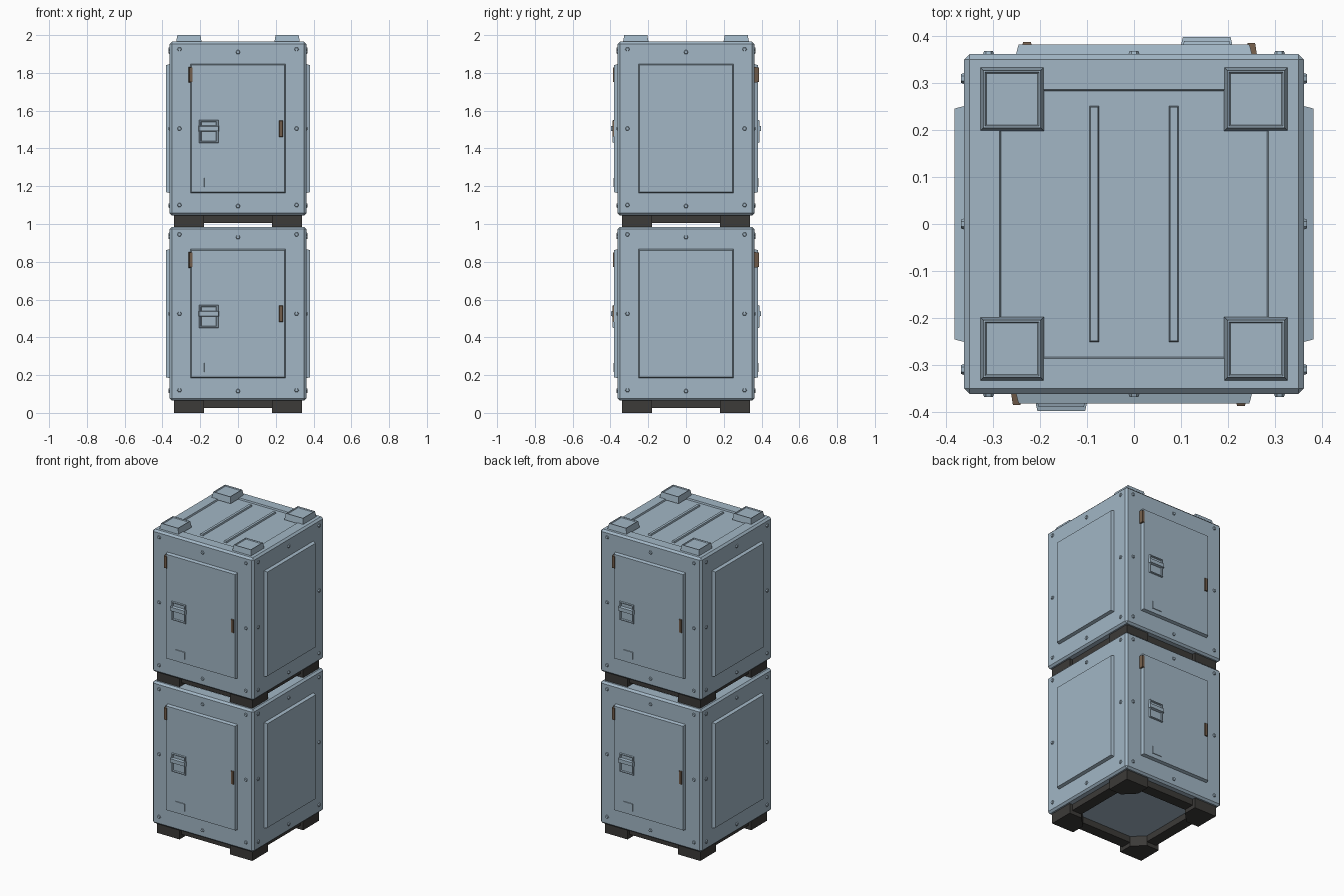
import bpy, bmesh, math
from mathutils import Matrix, Vector

if "Cube" in bpy.data.objects:
    bpy.data.objects.remove(bpy.data.objects["Cube"])


def material(name, rgb):
    m = bpy.data.materials.new(name)
    m.diffuse_color = (*rgb, 1)
    m.use_nodes = True
    m.node_tree.nodes["Principled BSDF"].inputs["Base Color"].default_value = m.diffuse_color
    return m


BLUE = material("pale blue grey paint", (0.36, 0.47, 0.56))
DARK = material("dark grey rubber", (0.045, 0.043, 0.04))
RUST = material("rusty brown", (0.17, 0.11, 0.07))


def finish(bm, name, mat, matrix=Matrix()):
    bmesh.ops.recalc_face_normals(bm, faces=bm.faces[:])
    me = bpy.data.meshes.new(name)
    bm.to_mesh(me)
    bm.free()
    me.materials.append(mat)
    ob = bpy.data.objects.new(name, me)
    ob.matrix_world = matrix
    bpy.context.collection.objects.link(ob)
    return ob


def frustum(bm, base, top):
    """Solid between two matching loops; returns its top face."""
    a = [bm.verts.new(p) for p in base]
    b = [bm.verts.new(p) for p in top]
    bm.faces.new(a[::-1])
    n = len(a)
    for i in range(n):
        bm.faces.new((a[i], a[(i + 1) % n], b[(i + 1) % n], b[i]))
    return bm.faces.new(b)


def rect(cx, cy, hx, hy, z):
    return [(cx + sx * hx, cy + sy * hy, z) for sx, sy in ((-1, -1), (1, -1), (1, 1), (-1, 1))]


def plate(bm, cx, cy, hx, hy, z0, z1, taper=0.0):
    return frustum(bm, rect(cx, cy, hx, hy, z0), rect(cx, cy, hx - taper, hy - taper, z1))


def recess(bm, face, width, depth, slope=0.004):
    """Sink the middle of a face, leaving a raised rim."""
    bmesh.ops.inset_region(bm, faces=[face], thickness=width)
    n = face.normal.copy()
    bmesh.ops.inset_region(bm, faces=[face], thickness=slope)
    bmesh.ops.translate(bm, verts=face.verts[:], vec=-n * depth)


def side_frame(angle, z):
    """Local x = along the side, y = up, z = outward."""
    return (Matrix.Translation((0, 0, z)) @ Matrix.Rotation(angle, 4, 'Z')
            @ Matrix.Rotation(math.pi / 2, 4, 'X'))


def bolt(bm, x, y, z):
    loop = lambda r, h: [(x + r * math.cos(k * math.pi / 3), y + r * math.sin(k * math.pi / 3), h)
                         for k in range(6)]
    frustum(bm, loop(0.013, z - 0.003), loop(0.009, z + 0.007))


H = 0.362      # half width of a crate


def crate(label, z):
    # body with bevelled edges and a sunken lid
    bm = bmesh.new()
    plate(bm, 0, 0, H, H, z + 0.065, z + 0.985)
    bmesh.ops.bevel(bm, geom=bm.edges[:], offset=0.012, segments=1, affect='EDGES')
    bm.normal_update()
    lid = max(bm.faces, key=lambda f: f.calc_center_median().z)
    recess(bm, lid, 0.09, 0.010)
    finish(bm, label + "_body", BLUE)

    # lid ribs
    bm = bmesh.new()
    for x in (-0.085, 0.085):
        plate(bm, x, 0, 0.011, 0.252, z + 0.972, z + 0.985, 0.003)
    finish(bm, label + "_lid_ribs", BLUE)

    # stacking pads on the lid
    bm = bmesh.new()
    for sx in (-1, 1):
        for sy in (-1, 1):
            f = plate(bm, sx * 0.26, sy * 0.266, 0.068, 0.068, z + 0.98, z + 1.02, 0.007)
            bm.normal_update()
            recess(bm, f, 0.005, 0.006)
    finish(bm, label + "_lid_pads", BLUE)

    # feet with a cut inner corner, and rails between them
    bm = bmesh.new()
    for sx in (-1, 1):
        for sy in (-1, 1):
            outline = [(0.34, 0.34), (0.18, 0.34), (0.18, 0.25), (0.25, 0.18), (0.34, 0.18)]
            frustum(bm, [(sx * x, sy * y, z) for x, y in outline],
                    [(sx * x, sy * y, z + 0.07) for x, y in outline])
    finish(bm, label + "_feet", DARK)
    bm = bmesh.new()
    for s in (-1, 1):
        plate(bm, s * 0.285, 0, 0.035, 0.2, z + 0.025, z + 0.07)
        plate(bm, 0, s * 0.285, 0.2, 0.035, z + 0.025, z + 0.07)
    finish(bm, label + "_foot_rails", DARK)

    # four sides: doors front and back, plain panels left and right
    for i, side in enumerate(("front", "right", "back", "left")):
        M = side_frame(i * math.pi / 2, z + 0.525)
        name = f"{label}_{side}"
        bm = bmesh.new()
        plate(bm, 0, 0, 0.254, 0.344, H - 0.01, H + 0.02, 0.008)
        finish(bm, name + ("_panel" if i % 2 else "_door"), BLUE, M)
        bm = bmesh.new()
        for x in (-0.31, 0.31):
            for y in (-0.405, 0, 0.42):
                bolt(bm, x, y, H)
        for y in (-0.41, 0.405):
            bolt(bm, 0, y, H)
        finish(bm, name + "_bolts", BLUE, M)
        if i % 2 == 0:
            # latch: framed plate with a handle
            bm = bmesh.new()
            f = plate(bm, -0.155, -0.015, 0.052, 0.062, H + 0.015, H + 0.028, 0.004)
            bm.normal_update()
            recess(bm, f, 0.008, 0.008)
            plate(bm, -0.155, 0.0, 0.055, 0.016, H + 0.018, H + 0.036, 0.004)
            finish(bm, name + "_latch", BLUE, M)
            # small tag near the bottom of the door
            bm = bmesh.new()
            plate(bm, -0.145, -0.285, 0.035, 0.025, H + 0.018, H + 0.023, 0.002)
            finish(bm, name + "_tag", BLUE, M)
            # worn hinge pieces on the door edges
            bm = bmesh.new()
            plate(bm, 0.228, 0.0, 0.012, 0.045, H + 0.015, H + 0.026, 0.004)
            plate(bm, -0.25, 0.285, 0.012, 0.042, H - 0.002, H + 0.024, 0.004)
            finish(bm, name + "_hinge_pieces", RUST, M)


crate("lower_crate", 0.0)
crate("upper_crate", 0.98)
